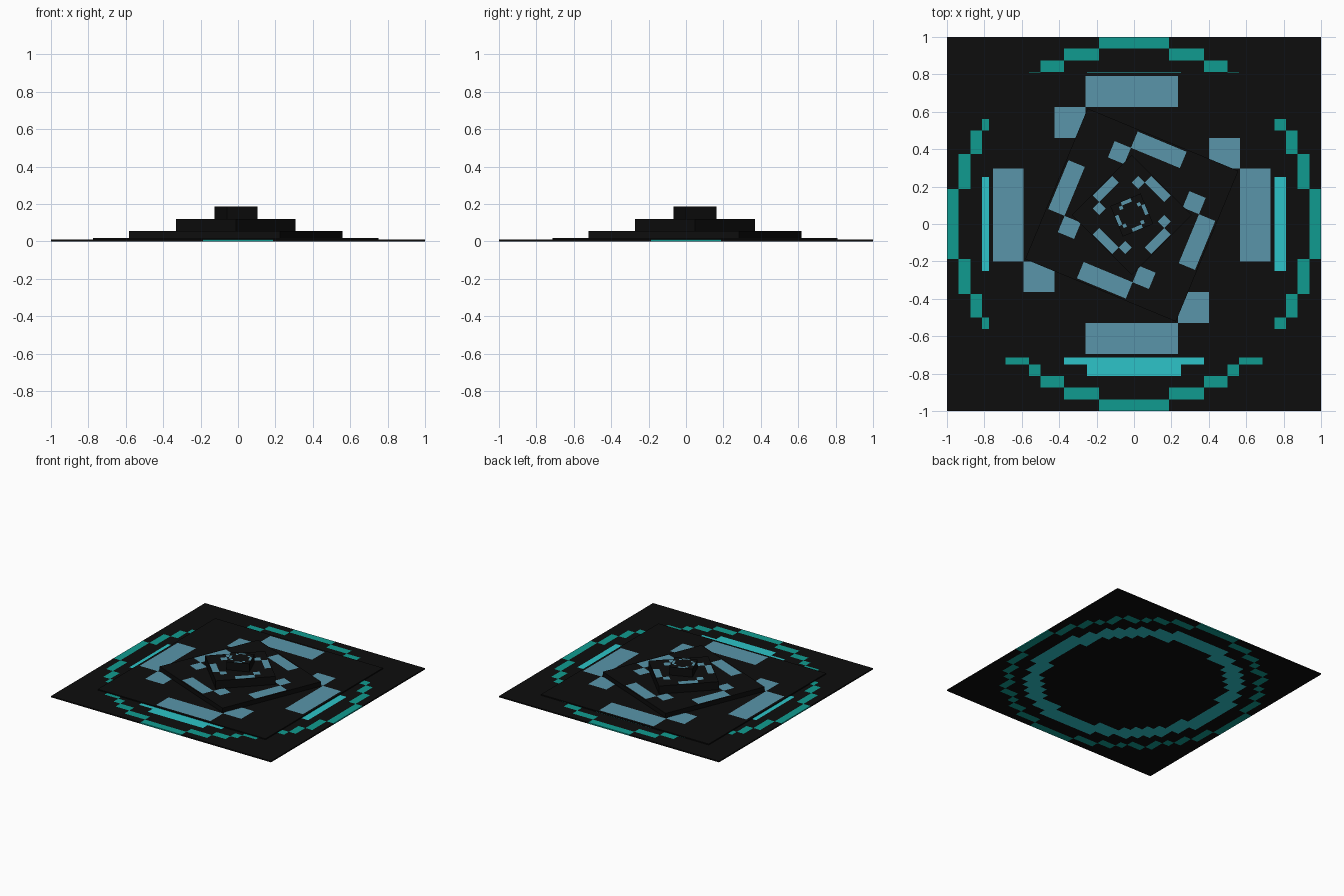
import bpy, bmesh, math

cube = bpy.data.objects.get("Cube")
if cube:
    bpy.data.objects.remove(cube, do_unlink=True)


def material(name, r, g, b):
    m = bpy.data.materials.new(name)
    m.use_nodes = True
    m.diffuse_color = (r, g, b, 1)
    m.node_tree.nodes["Principled BSDF"].inputs["Base Color"].default_value = (r, g, b, 1)
    return m


black = material("black", 0.004, 0.004, 0.004)
teal = material("teal", 0.005, 0.33, 0.28)
cyan = material("cyan", 0.026, 0.55, 0.58)
blue = material("dusty blue", 0.10, 0.30, 0.40)


def patterned_slab(name, cells, limit, cell_size, bottom, top, materials, rule,
                   centre=(0, 0), turn=0):
    """Square slab whose top is a grid of cells, each coloured by rule(x, y)."""
    bm = bmesh.new()
    bmesh.ops.create_grid(bm, x_segments=cells, y_segments=cells, size=cells / 2)
    for f in bm.faces:
        c = f.calc_center_median()
        f.material_index = rule(c.x, c.y)
    # Trim the border cells, then scale to size
    for v in bm.verts:
        v.co.x = max(-limit, min(limit, v.co.x)) * cell_size
        v.co.y = max(-limit, min(limit, v.co.y)) * cell_size
    mesh = bpy.data.meshes.new(name)
    bm.to_mesh(mesh)
    bm.free()
    for m in materials:
        mesh.materials.append(m)
    ob = bpy.data.objects.new(name, mesh)
    bpy.context.collection.objects.link(ob)
    ob.location = (centre[0], centre[1], top)
    ob.rotation_euler.z = math.radians(turn)
    mod = ob.modifiers.new("thickness", 'SOLIDIFY')
    mod.thickness = top - bottom
    mod.offset = -1


# Stepped circle for one eighth of the outer ring: row -> first and last cell
OUTER = {15: (0, 2), 14: (3, 5), 13: (6, 7), 12: (8, 8), 11: (9, 10)}


def ring_rule(x, y):
    lo, hi = sorted((int(abs(x)), int(abs(y))))
    if hi in OUTER and OUTER[hi][0] <= lo <= OUTER[hi][1]:
        return 1
    return 2 if 11 <= math.hypot(x, y) < 13.1 else 0


def bar_rule(x, y):
    # A bar on each side and one cell beside it, repeated every quarter turn
    x, y = round(x), round(y)
    for _ in range(4):
        if (y == 4 and abs(x) <= 1) or (x, y) == (-2, 3):
            return 1
        x, y = -y, x
    return 0


# Base plate with two stepped rings that show on both sides
patterned_slab("base_plate", 32, 16, 1 / 16, 0, 0.01, [black, teal, cyan], ring_rule)

# Tiers, each smaller and turned further clockwise
TIERS = [(1.525, 0.018), (0.872, 0.055), (0.4525, 0.121), (0.176, 0.187)]
floor = 0.01
for i, (side, top) in enumerate(TIERS):
    patterned_slab(f"tier_{i + 1}", 11, 4.62, side / 9.24, floor, top,
                   [black, blue], bar_rule, (-0.012, 0.048), -22.5 * i)
    floor = top
